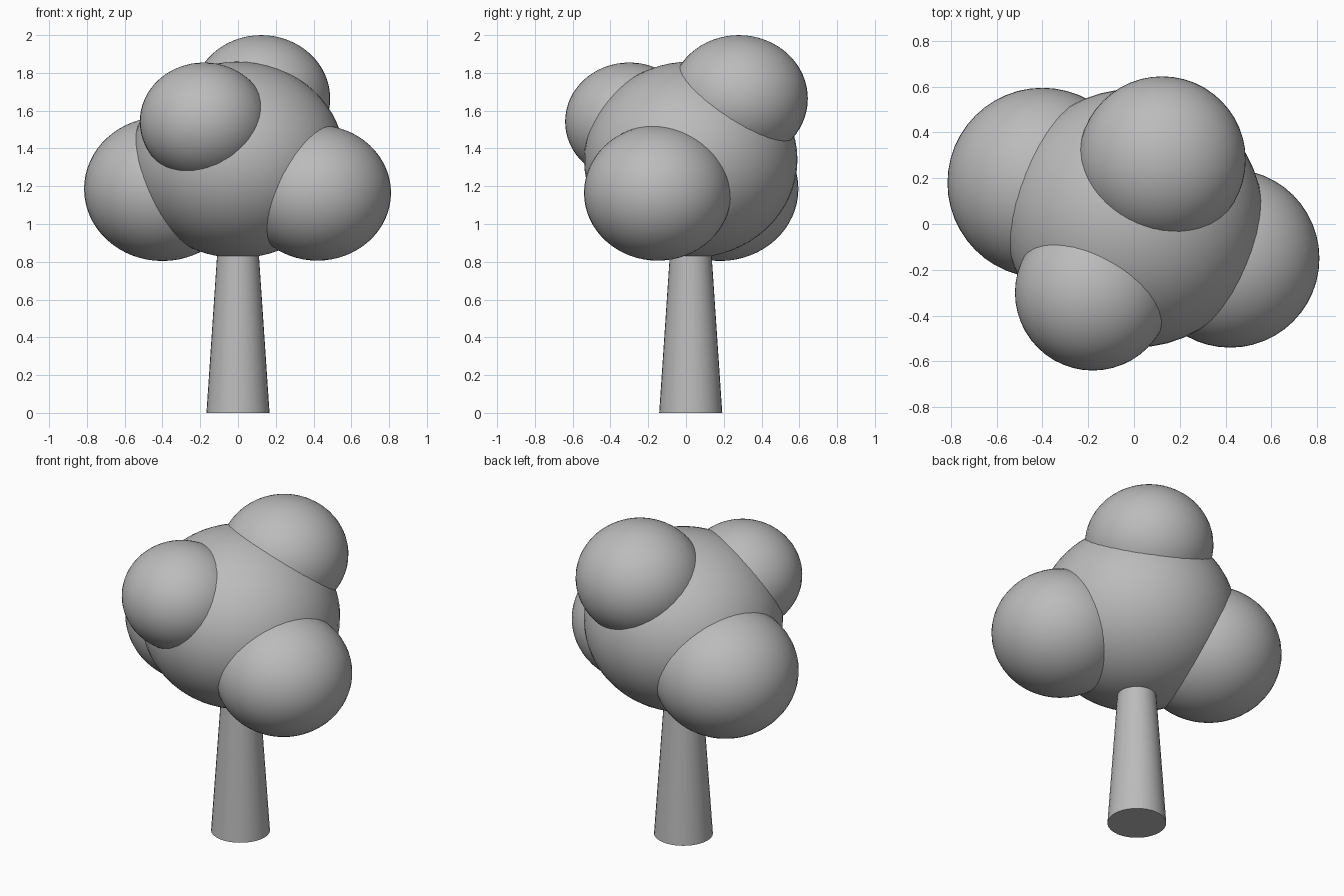
import bpy
import math

cube = bpy.data.objects.get("Cube")
if cube:
    bpy.data.objects.remove(cube, do_unlink=True)

# Single plain grey
grey = bpy.data.materials.new("plain_grey")
grey.use_nodes = True
GREY = (0.5, 0.5, 0.5, 1)
grey.diffuse_color = GREY
grey.node_tree.nodes["Principled BSDF"].inputs["Base Color"].default_value = GREY

SQUASH = 0.92  # all foliage is slightly flattened


def finish(name):
    obj = bpy.context.object
    obj.name = name
    obj.data.materials.append(grey)
    bpy.ops.object.shade_smooth_by_angle(angle=math.radians(40))


def foliage(name, centre, radius):
    bpy.ops.mesh.primitive_uv_sphere_add(
        segments=48, ring_count=32, radius=radius, location=centre)
    bpy.context.object.scale.z = SQUASH
    bpy.ops.object.transform_apply(location=False, rotation=False, scale=True)
    finish(name)


# Tapered trunk, running up into the crown
bpy.ops.mesh.primitive_cone_add(
    vertices=32, radius1=0.167, radius2=0.105, depth=0.92, location=(0, 0.025, 0.46))
finish("trunk")

# Crown and the four clumps around it
foliage("crown", (0, 0.025, 1.34), 0.565)
foliage("right_clump", (-0.4, 0.18, 1.186), 0.415)
foliage("left_clump", (0.42, -0.15, 1.165), 0.39)
foliage("front_clump", (-0.18, -0.3, 1.542), 0.34)
foliage("top_clump", (0.123, 0.28, 1.664), 0.365)
